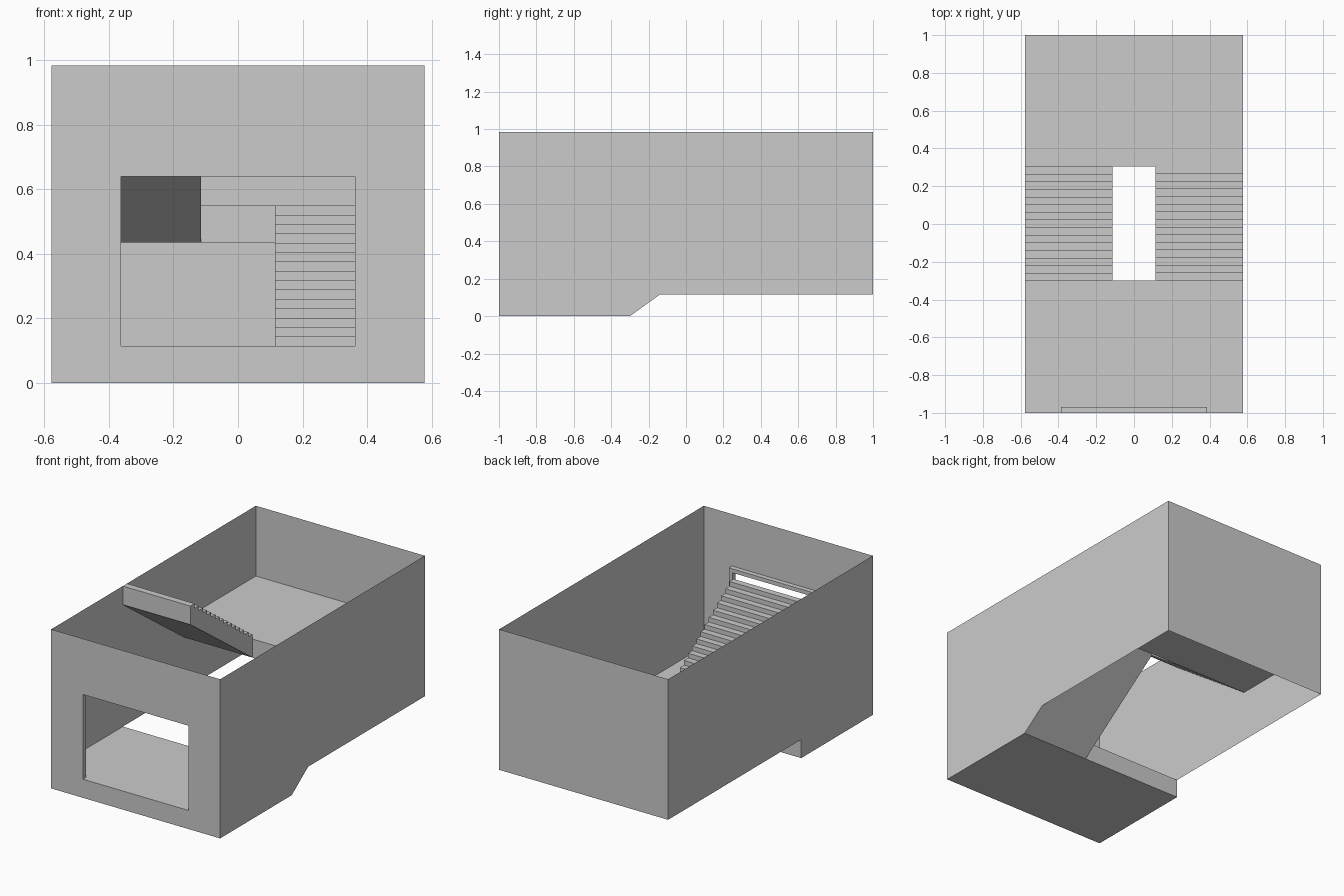
import bpy, bmesh

if "Cube" in bpy.data.objects:
    bpy.data.objects.remove(bpy.data.objects["Cube"])

W, Y0, Y1, TOP = 0.578, -1.0, 1.0, 0.984     # shell extents
T = 0.115                                    # slab thickness / lower floor level
SX = 0.115                                   # inner side of each flight
N = 15                                       # steps per flight
YA, YB = -0.30, 0.305                        # stair run
R, G = (TOP - T) / (2 * N), (YB - YA) / N    # rise, going
MID = T + N * R                              # half landing level
OX, OZ = 0.362, 0.639                        # doorway half width, head height


def make(name, verts, faces):
    bm = bmesh.new()
    vs = [bm.verts.new(v) for v in verts]
    for f in faces:
        bm.faces.new([vs[i] for i in f])
    me = bpy.data.meshes.new(name)
    bm.to_mesh(me)
    bm.free()
    ob = bpy.data.objects.new(name, me)
    bpy.context.collection.objects.link(ob)
    return ob


def extrude(name, prof, place, a, b, caps=(True, True), closed=True):
    """Sweep a clockwise profile from a to b; place(u, v, t) gives the point."""
    n = len(prof)
    verts = [place(u, v, t) for t in (a, b) for u, v in prof]
    faces = [(i, n + i, n + (i + 1) % n, (i + 1) % n)
             for i in range(n if closed else n - 1)]
    if caps[0]:
        faces.append(tuple(range(n)))
    if caps[1]:
        faces.append(tuple(range(2 * n - 1, n - 1, -1)))
    ob = make(name, verts, faces)
    bm = bmesh.new()
    bm.from_mesh(ob.data)
    bmesh.ops.reverse_faces(bm, faces=bm.faces[:])
    bm.to_mesh(ob.data)
    bm.free()
    return ob


def along_x(y, z, x):
    return (x, y, z)


# Floor slab and half landing, open where they meet the walls
extrude("lower_floor", [(Y0, T), (YA, T), (YA, 0), (Y0, 0)][::-1], along_x,
        -W, W, (False, False), False).data.flip_normals()
extrude("half_landing", [(Y1, MID - T), (YB, MID - T), (YB, MID), (Y1, MID)][::-1],
        along_x, -W, W, (False, False), False).data.flip_normals()


# Stair flights
def flight(name, y, step, z, x0, x1, caps):
    prof = [(y, z - T), (y, z)]
    for i in range(N):
        prof += [(y + i * step, z + (i + 1) * R), (y + (i + 1) * step, z + (i + 1) * R)]
    prof.append((y + N * step, z + N * R - T))
    prof.pop(1)
    ob = extrude(name, prof, along_x, x0, x1, caps)
    bm = bmesh.new()
    bm.from_mesh(ob.data)
    bmesh.ops.recalc_face_normals(bm, faces=bm.faces[:])
    bm.to_mesh(ob.data)
    bm.free()


flight("lower_flight", YA, G, T, SX, W, (True, False))
flight("upper_flight", YB, -G, MID, -W, -SX, (False, True))

# Thin side walls, following the undersides at the bottom
y_bend = YA + (YB - YA) * T / (N * R)
right = [(Y0, 0), (YA, 0), (y_bend, T), (Y1, T), (Y1, TOP), (Y0, TOP)]
left = [(Y0, 0), (YA, 0), (YA, T), (Y1, T), (Y1, TOP), (Y0, TOP)][::-1]
make("right_wall", [(W, y, z) for y, z in right], [range(6)])
make("left_wall", [(-W, y, z) for y, z in left], [range(6)])
make("back_wall", [(W, Y1, T), (-W, Y1, T), (-W, Y1, TOP), (W, Y1, TOP)], [range(4)])

# Front wall: 3 x 3 grid without its middle cell
xs, zs = (-W, -OX, OX, W), (0, T, OZ, TOP)
make("front_wall", [(x, Y0, z) for z in zs for x in xs],
     [(k, k + 1, k + 5, k + 4) for r in range(3) for c in range(3)
      if (r, c) != (1, 1) for k in [r * 4 + c]])

# Door frame standing on the floor inside the front wall
F = 0.024
half = [(OX, T), (OX, OZ)], [(OX + F, OZ + F), (OX + F, T)]
inner = half[0] + [(-x, z) for x, z in half[0][::-1]]
outer = [(-x, z) for x, z in half[1][::-1]] + half[1]
frame = extrude("door_frame", inner + outer, lambda x, z, y: (x, y, z),
                Y0, Y0 + 0.03, (False, True))
bm = bmesh.new()
bm.from_mesh(frame.data)
bmesh.ops.recalc_face_normals(bm, faces=bm.faces[:])
# the open back can mislead the solver: the visible cap must face inward (+y)
cap = max(bm.faces, key=lambda f: f.normal.y ** 2 * f.calc_area())
if cap.normal.y < 0:
    bmesh.ops.reverse_faces(bm, faces=bm.faces[:])
bm.to_mesh(frame.data)
bm.free()
